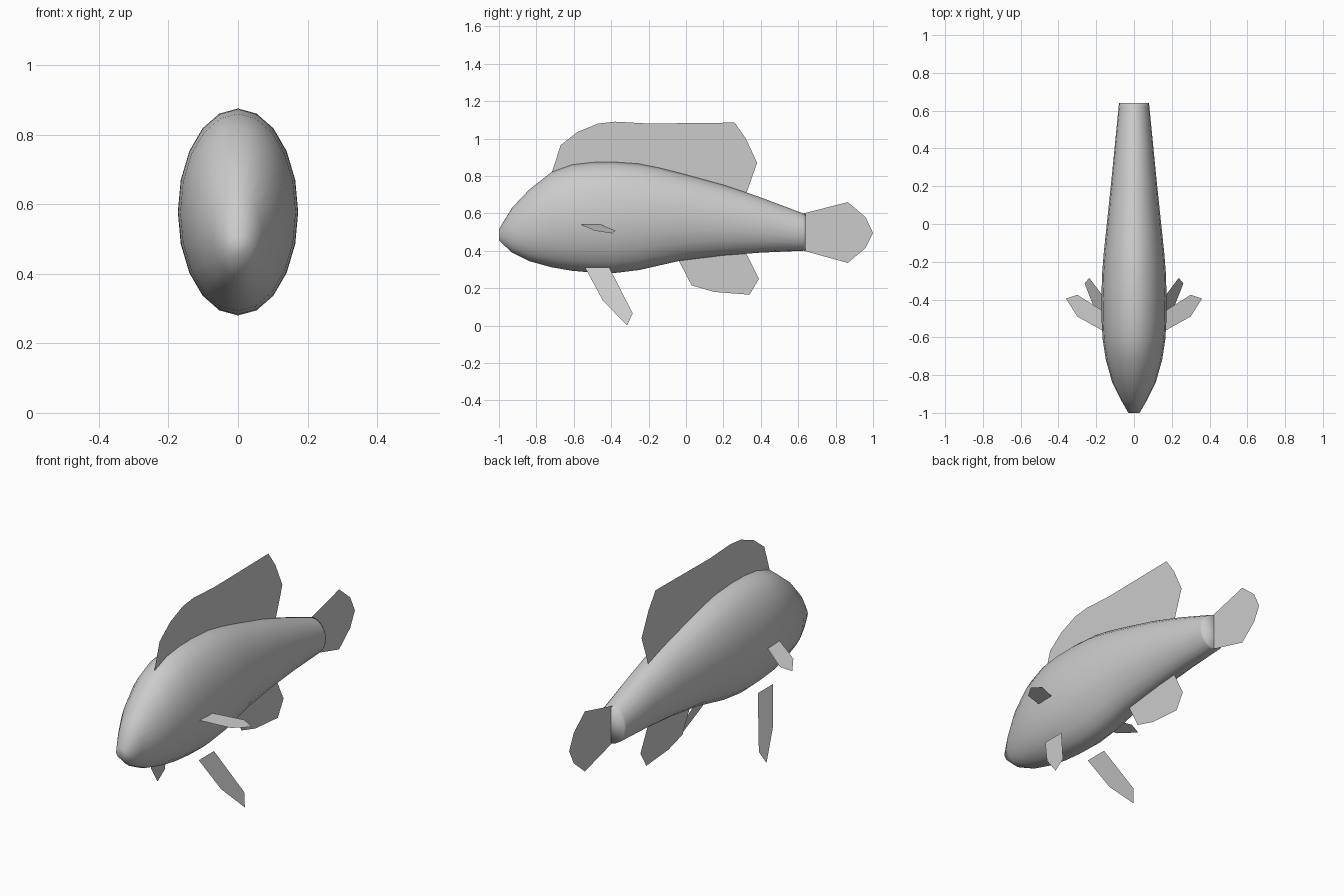
import bpy, bmesh, math

cube = bpy.data.objects.get("Cube")
if cube:
    bpy.data.objects.remove(cube, do_unlink=True)

# One plain grey for the whole fish
grey = bpy.data.materials.new("plain_grey")
grey.use_nodes = True
colour = (0.6, 0.6, 0.6, 1)
grey.diffuse_color = colour
bsdf = next(n for n in grey.node_tree.nodes if n.type == 'BSDF_PRINCIPLED')
bsdf.inputs["Base Color"].default_value = colour


def finish(name, bm, smooth=False):
    """Turn a bmesh into a named, coloured object."""
    for face in bm.faces:
        face.smooth = smooth
    mesh = bpy.data.meshes.new(name)
    bm.to_mesh(mesh)
    bm.free()
    mesh.materials.append(grey)
    obj = bpy.data.objects.new(name, mesh)
    bpy.context.collection.objects.link(obj)
    return obj


def loft_body(name, stations, sides):
    """Skin elliptical rings given as (y, top, bottom, half width)."""
    bm = bmesh.new()
    rings = []
    for y, top, bottom, half in stations:
        mid, tall = (top + bottom) / 2, (top - bottom) / 2
        angles = [math.tau * i / sides for i in range(sides)]
        rings.append([bm.verts.new((half * math.sin(a), y, mid + tall * math.cos(a)))
                      for a in angles])
    for r, s in zip(rings, rings[1:]):
        for i in range(sides):
            j = (i + 1) % sides
            bm.faces.new((r[i], r[j], s[j], s[i]))
    bm.faces.new(rings[0])
    bm.faces.new(rings[-1])
    bmesh.ops.recalc_face_normals(bm, faces=bm.faces)
    return finish(name, bm, smooth=True)


def fin(name, points):
    """Flat single-sheet fin from an outline."""
    bm = bmesh.new()
    face = bm.faces.new([bm.verts.new(p) for p in points])
    bmesh.ops.triangulate(bm, faces=[face])
    return finish(name, bm)


def middle_fin(name, outline):
    return fin(name, [(0, y, z) for y, z in outline])


def paired_fin(name, points):
    for side, sign in (("left", 1), ("right", -1)):
        fin(f"{side}_{name}", [(sign * x, y, z) for x, y, z in points])


# Body
loft_body("body", [
    (-1.0, 0.515, 0.455, 0.03), (-0.93, 0.63, 0.39, 0.07),
    (-0.84, 0.725, 0.345, 0.115), (-0.72, 0.82, 0.312, 0.149),
    (-0.61, 0.86, 0.293, 0.166), (-0.5, 0.873, 0.283, 0.172),
    (-0.39, 0.875, 0.28, 0.173), (-0.25, 0.865, 0.297, 0.168),
    (-0.14, 0.843, 0.322, 0.159), (-0.03, 0.815, 0.347, 0.147),
    (0.2, 0.752, 0.375, 0.123), (0.4, 0.685, 0.39, 0.103),
    (0.625, 0.6, 0.4, 0.081), (0.64, 0.595, 0.402, 0.079)], 20)

# Fins along the middle
middle_fin("dorsal_fin", [
    (-0.72, 0.81), (-0.67, 0.965), (-0.58, 1.035), (-0.47, 1.08), (-0.38, 1.09),
    (-0.2, 1.08), (0.26, 1.085), (0.32, 1.0), (0.38, 0.87), (0.32, 0.7),
    (-0.03, 0.79), (-0.4, 0.85), (-0.6, 0.84)])
middle_fin("anal_fin", [
    (-0.04, 0.35), (0.03, 0.215), (0.15, 0.18), (0.34, 0.165), (0.39, 0.25),
    (0.32, 0.39)])
middle_fin("tail_fin", [
    (0.63, 0.6), (0.865, 0.66), (0.96, 0.58), (1.0, 0.495), (0.96, 0.415),
    (0.865, 0.335), (0.63, 0.4)])

# Side fins, each lying in a tilted plane
paired_fin("pectoral_fin", [(x, y, 0.54 - 0.25 * (x - 0.17)) for x, y in (
    (0.165, -0.565), (0.3, -0.49), (0.36, -0.395), (0.3, -0.375), (0.165, -0.46))])
paired_fin("pelvic_fin", [(0.143 + 0.383 * (0.31 - z), y, z) for y, z in (
    (-0.54, 0.31), (-0.41, 0.31), (-0.285, 0.065), (-0.315, 0.0), (-0.445, 0.135))])
